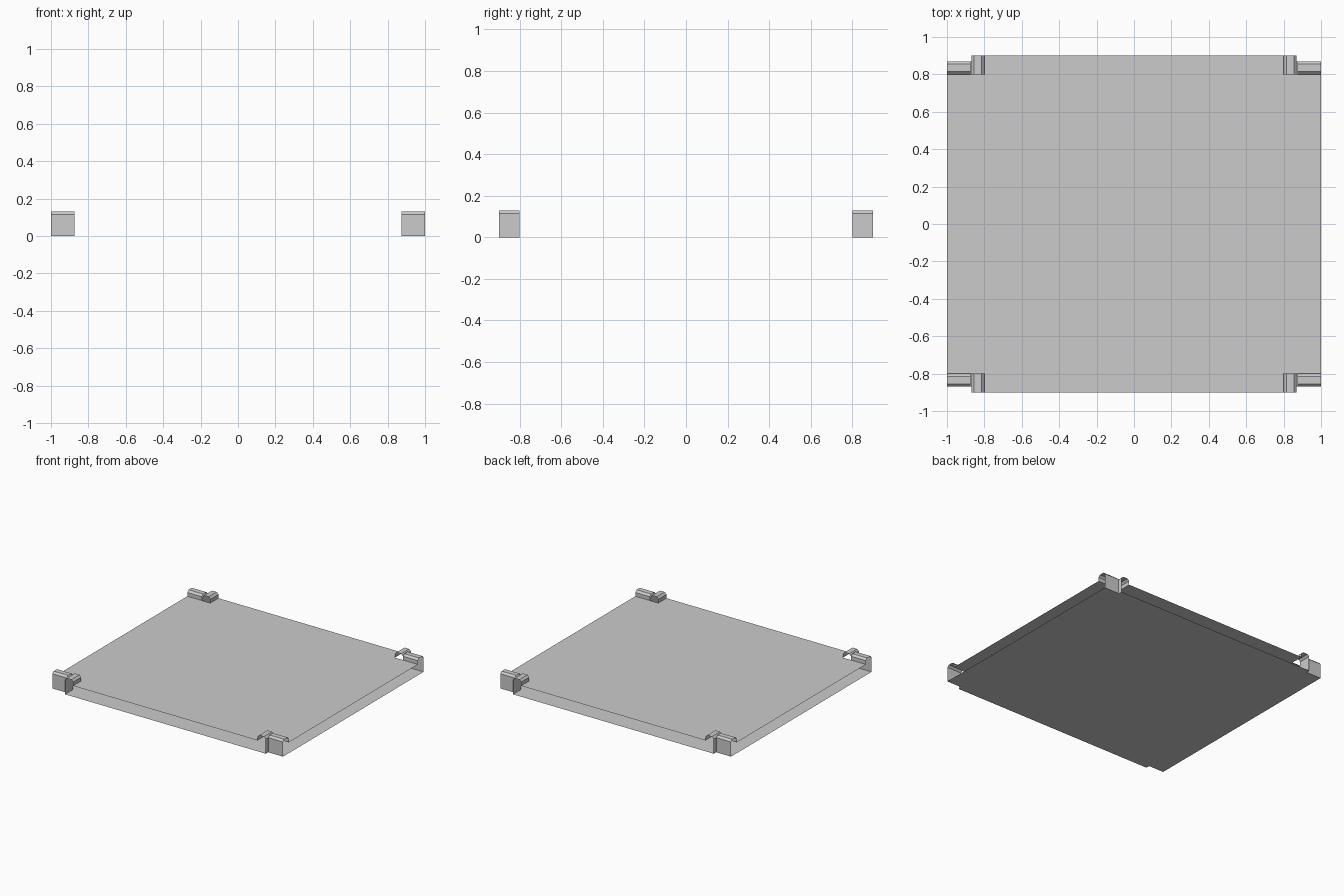
import bpy

if "Cube" in bpy.data.objects:
    bpy.data.objects.remove(bpy.data.objects["Cube"])

H, SHELF, C = 0.13, 0.085, 0.015   # rim top, upper sheet height, rim chamfer


def make(name, verts, faces):
    mesh = bpy.data.meshes.new(name)
    mesh.from_pydata(verts, [], faces)
    obj = bpy.data.objects.new(name, mesh)
    bpy.context.collection.objects.link(obj)
    return obj


def cross_outline(ix, iy, ox, oy):
    """Rectangle with notched corners: inner step (ix, iy), outer extents (ox, oy)."""
    q = [(ox, iy), (ix, iy), (ix, oy)]
    pts = []
    for sx, sy, order in ((1, 1, q), (-1, 1, q[::-1]), (-1, -1, q), (1, -1, q[::-1])):
        pts += [(sx * x, sy * y) for x, y in order]
    return pts


def sheet(name, outline, z):
    return make(name, [(x, y, z) for x, y in outline], [list(range(len(outline)))])


def rim(name, start, end, along_x):
    """Folded strip: full outer wall, chamfered top, short inner lip; mirrored to all corners."""
    profile = [(0.87, 0), (0.87, H - C), (0.87 - C, H),
               (0.80 + C, H), (0.80, H - C), (0.80, SHELF)]
    verts = []
    for t in (start, end):
        verts += [(t, p, z) if along_x else (p, t, z) for p, z in profile]
    n = len(profile)
    faces = [(i, i + 1, n + i + 1, n + i) for i in range(n - 1)]
    obj = make(name, verts, faces)
    mirror = obj.modifiers.new("four_corners", 'MIRROR')
    mirror.use_axis = (True, True, False)
    mirror.use_mirror_merge = False
    return obj


# Two thin open-sided sheets
sheet("bottom_sheet", cross_outline(0.87, 0.87, 1.0, 0.90), 0.0)
sheet("upper_sheet", cross_outline(0.80, 0.80, 1.0, 0.90), SHELF)

# Folded rim pieces at the corners
rim("corner_rim_lengthwise", 0.873, 1.0, True)
rim("corner_rim_crosswise", 0.80, 0.90, False)
